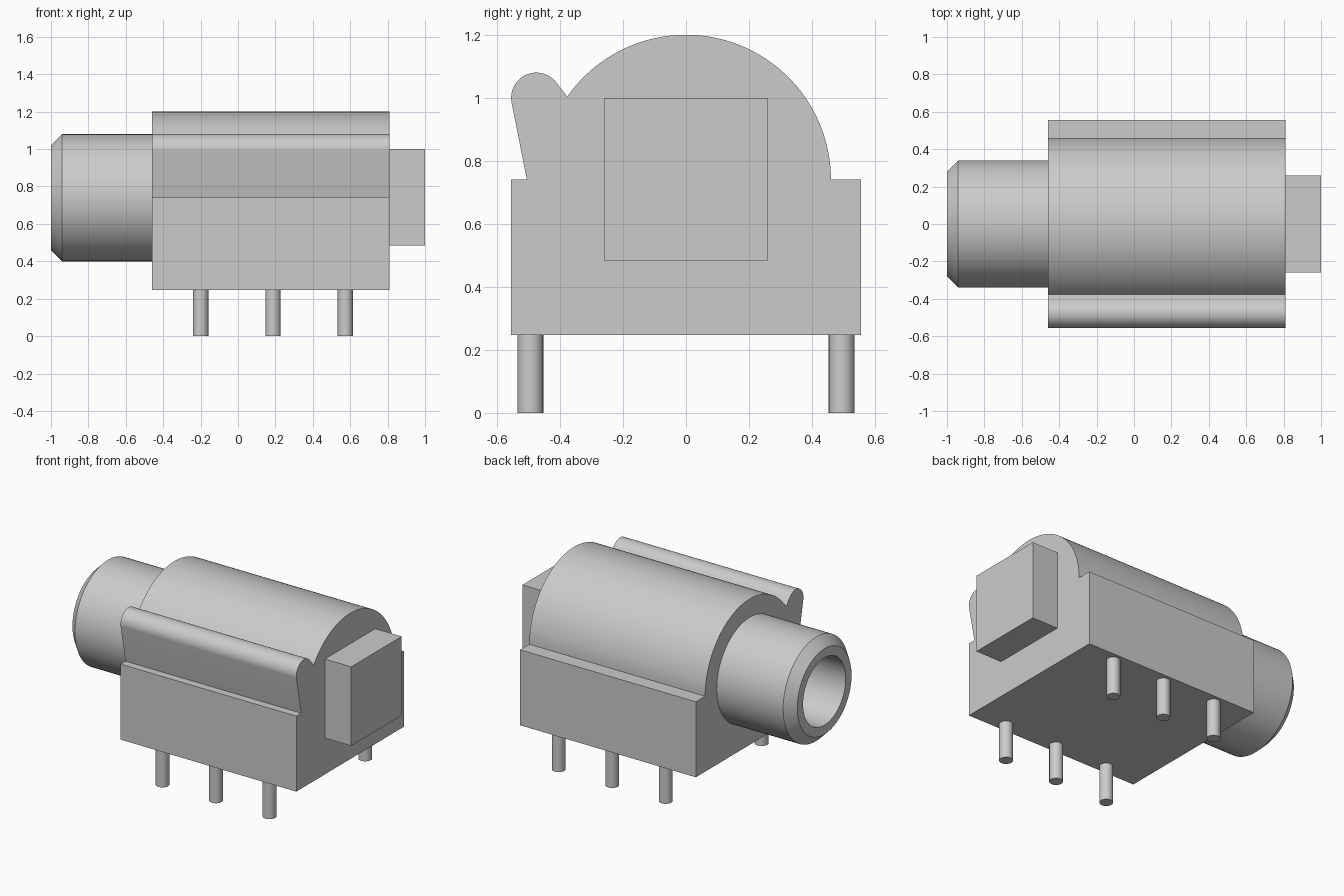
import bpy, bmesh
from math import radians, sin, cos, pi
from mathutils import Vector

cube = bpy.data.objects.get("Cube")
if cube:
    bpy.data.objects.remove(cube, do_unlink=True)

AXIS_Z = 0.74          # height of the barrel and dome axis
X0, X1 = -0.46, 0.81   # body ends

grey = bpy.data.materials.new("plain grey")
grey.use_nodes = True
colour = (0.6, 0.6, 0.6, 1)
grey.diffuse_color = colour
grey.node_tree.nodes["Principled BSDF"].inputs["Base Color"].default_value = colour


def make(name, bm):
    """Turn a bmesh into a grey object with smooth curves and sharp edges."""
    bmesh.ops.recalc_face_normals(bm, faces=bm.faces[:])
    mesh = bpy.data.meshes.new(name)
    bm.to_mesh(mesh)
    bm.free()
    obj = bpy.data.objects.new(name, mesh)
    bpy.context.collection.objects.link(obj)
    mesh.materials.append(grey)
    return obj


def smooth(obj):
    bpy.ops.object.select_all(action='DESELECT')
    obj.select_set(True)
    bpy.context.view_layer.objects.active = obj
    bpy.ops.object.shade_smooth_by_angle(angle=radians(25))


def arc(cy, cz, r, start, end, n):
    """Points of an arc in the y-z plane, angles in degrees."""
    angles = [radians(start + (end - start) * i / n) for i in range(n + 1)]
    return [(cy + r * cos(a), cz + r * sin(a)) for a in angles]


def lathe(name, profile, closed, sides=96):
    """Revolve (x, radius) points about the barrel axis."""
    bm = bmesh.new()
    rings = [[bm.verts.new((x, r * cos(2 * pi * i / sides), AXIS_Z + r * sin(2 * pi * i / sides)))
              for i in range(sides)] for x, r in profile]
    pairs = list(zip(rings, rings[1:]))
    if closed:
        pairs.append((rings[-1], rings[0]))
    else:
        bm.faces.new(rings[0])
        bm.faces.new(rings[-1])
    for a, b in pairs:
        for i in range(sides):
            j = (i + 1) % sides
            bm.faces.new((a[i], a[j], b[j], b[i]))
    return make(name, bm)


# Body: stepped base, round dome and rounded side ridge in one extruded profile
outline = [(-0.555, 0.247), (0.555, 0.247), (0.555, AXIS_Z)]
outline += arc(0, AXIS_Z, 0.46, 0, 145, 64)
outline += arc(-0.475, 1.0, 0.08, 40, 190, 24)
outline += [(-0.505, AXIS_Z), (-0.555, AXIS_Z)]
bm = bmesh.new()
end = bm.faces.new([bm.verts.new((X0, y, z)) for y, z in outline])
out = bmesh.ops.extrude_face_region(bm, geom=[end], use_keep_orig=True)
moved = [v for v in out["geom"] if isinstance(v, bmesh.types.BMVert)]
bmesh.ops.translate(bm, verts=moved, vec=Vector((X1 - X0, 0, 0)))
body = make("body", bm)

# Socket bore through the body end
cutter = lathe("bore_cutter", [(X0 - 0.1, 0.22), (0.6, 0.22)], closed=False)
cutter.hide_render = True
mod = body.modifiers.new("bore", 'BOOLEAN')
mod.operation = 'DIFFERENCE'
mod.solver = 'EXACT'
mod.object = cutter
bpy.context.view_layer.objects.active = body
bpy.ops.object.modifier_apply(modifier=mod.name)
bpy.data.objects.remove(cutter, do_unlink=True)
smooth(body)

# Hollow barrel with a chamfered mouth
smooth(lathe("barrel", [(X0, 0.22), (X0, 0.34), (-0.94, 0.34), (-1, 0.28), (-1, 0.22)], closed=True))

# Square block on the far end
bm = bmesh.new()
bmesh.ops.create_cube(bm, size=1)
bmesh.ops.scale(bm, verts=bm.verts, vec=(1 - X1, 0.52, 0.516))
bmesh.ops.translate(bm, verts=bm.verts, vec=((1 + X1) / 2, 0, 0.742))
make("end_block", bm)

# Contact pins, three along each side
for side, y in (("front", -0.494), ("back", 0.494)):
    for i, x in enumerate((-0.2, 0.187, 0.574)):
        bm = bmesh.new()
        bmesh.ops.create_cone(bm, cap_ends=True, segments=32, radius1=0.041, radius2=0.041, depth=0.247)
        bmesh.ops.translate(bm, verts=bm.verts, vec=(x, y, 0.1235))
        smooth(make(f"{side}_pin_{i + 1}", bm))
